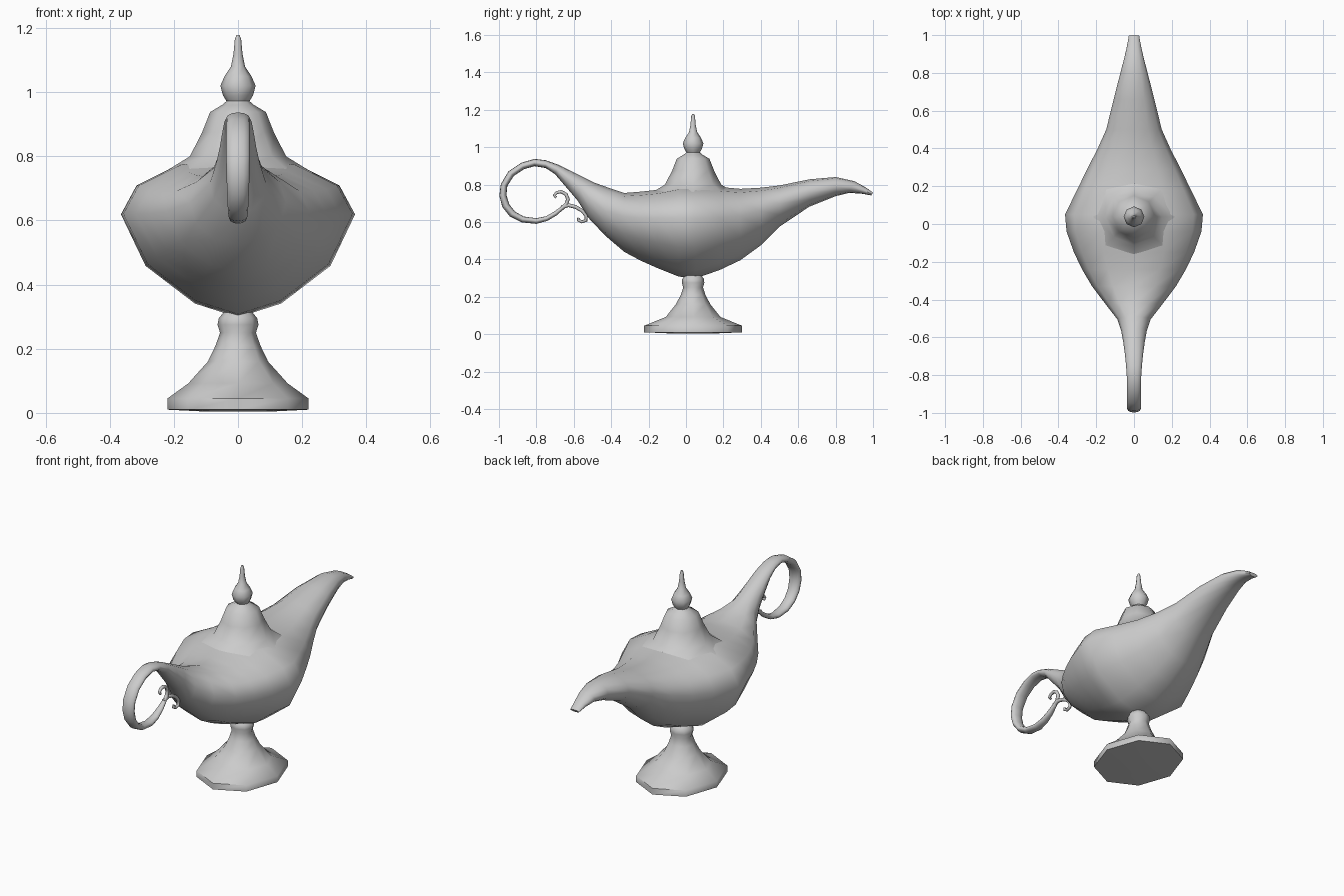
import bpy, bmesh, math
from mathutils import Vector

CENTRE_Y = 0.038


def build(name, rings, closed=True):
    """Skin a list of point rings into one smooth shaded object."""
    bm = bmesh.new()
    loops = [[bm.verts.new(p) for p in ring] for ring in rings]
    n = len(loops[0])
    for a, b in zip(loops, loops[1:]):
        for i in range(n):
            j = (i + 1) % n
            bm.faces.new((a[i], a[j], b[j], b[i]))
    if closed:
        bm.faces.new(loops[0][::-1])
        bm.faces.new(loops[-1])
    bmesh.ops.recalc_face_normals(bm, faces=bm.faces)
    mesh = bpy.data.meshes.new(name)
    bm.to_mesh(mesh)
    bm.free()
    ob = bpy.data.objects.new(name, mesh)
    bpy.context.collection.objects.link(ob)
    bpy.ops.object.select_all(action='DESELECT')
    ob.select_set(True)
    bpy.context.view_layer.objects.active = ob
    bpy.ops.object.shade_smooth_by_angle(angle=math.radians(60))
    return ob


def section(ty, tz, by, bz, w, f=0.5, n=12):
    """Oval ring between an upper and a lower side-view point; f is the height of the widest line."""
    top, bot = Vector((0, ty, tz)), Vector((0, by, bz))
    mid = bot.lerp(top, f)
    ring = []
    for i in range(n):
        a = 2 * math.pi * i / n
        c, s = math.cos(a), math.sin(a)
        p = mid + (top - mid) * s if s > 0 else mid + (mid - bot) * s
        if s < 0:
            c *= 1 - 2.5 * (f - 0.5) * s * s
        p.x = w * c
        ring.append(p)
    return ring


def lathe(name, profile, n=8):
    """Turned part: profile rows are z, x radius, y radius."""
    rings = []
    for z, rx, ry in profile:
        rings.append([(rx * math.cos(2 * math.pi * i / n),
                       CENTRE_Y + ry * math.sin(2 * math.pi * i / n), z)
                      for i in range(n)])
    return build(name, rings)


# Body and spout: y, top z, bottom z, half width, widest height
body = [
    (0.80, 0.840, 0.738, 0.072, 0.5),
    (0.66, 0.828, 0.682, 0.108, 0.52),
    (0.50, 0.795, 0.575, 0.147, 0.56),
    (0.40, 0.783, 0.475, 0.192, 0.6),
    (0.29, 0.777, 0.395, 0.248, 0.62),
    (0.18, 0.787, 0.343, 0.302, 0.63),
    (0.05, 0.800, 0.298, 0.365, 0.64),
    (-0.04, 0.797, 0.308, 0.357, 0.64),
    (-0.15, 0.772, 0.352, 0.318, 0.64),
    (-0.24, 0.762, 0.392, 0.275, 0.62),
    (-0.33, 0.755, 0.440, 0.222, 0.6),
]
rings = [section(1.0, 0.757, 0.99, 0.742, 0.028),
         section(0.96, 0.785, 0.935, 0.752, 0.036),
         section(0.90, 0.818, 0.87, 0.755, 0.05)]
rings += [section(y, t, y, b, w, f) for y, t, b, w, f in body]

# Handle sweeping out of the back of the body: outer y z, inner y z, half width
handle = [
    (-0.42, 0.785, -0.43, 0.525, 0.150), (-0.49, 0.810, -0.52, 0.620, 0.088),
    (-0.55, 0.840, -0.58, 0.715, 0.068), (-0.61, 0.870, -0.64, 0.785, 0.057),
    (-0.68, 0.905, -0.70, 0.855, 0.048), (-0.75, 0.930, -0.75, 0.888, 0.042),
    (-0.81, 0.937, -0.81, 0.898, 0.038), (-0.88, 0.917, -0.867, 0.882, 0.037),
    (-0.95, 0.870, -0.92, 0.846, 0.037), (-0.99, 0.802, -0.955, 0.793, 0.037),
    (-0.998, 0.74, -0.96, 0.744, 0.036), (-0.982, 0.68, -0.945, 0.695, 0.034),
    (-0.942, 0.63, -0.915, 0.656, 0.032), (-0.88, 0.598, -0.868, 0.629, 0.030),
    (-0.80, 0.590, -0.80, 0.620, 0.027), (-0.74, 0.606, -0.75, 0.630, 0.023),
    (-0.69, 0.636, -0.705, 0.655, 0.018), (-0.65, 0.672, -0.664, 0.685, 0.012),
]
rings += [section(*h) for h in handle]
build("lamp_body_with_spout_and_handle", rings)

# Two little scrolls at the handle's tip
curls = {
    "upper_curl": [(-0.665, 0.672), (-0.640, 0.695), (-0.631, 0.722), (-0.642, 0.748),
                   (-0.667, 0.762), (-0.692, 0.757), (-0.704, 0.742), (-0.694, 0.731)],
    "lower_curl": [(-0.665, 0.678), (-0.630, 0.690), (-0.590, 0.680), (-0.555, 0.660),
                   (-0.533, 0.632), (-0.535, 0.608), (-0.557, 0.601), (-0.577, 0.610),
                   (-0.574, 0.622)],
}
for name, path in curls.items():
    pts = [Vector((0, y, z)) for y, z in path]
    tube = []
    for i, p in enumerate(pts):
        d = (pts[min(i + 1, len(pts) - 1)] - pts[max(i - 1, 0)]).normalized()
        side = Vector((0, -d.z, d.y))
        r = 0.011 - 0.004 * i / len(pts)
        tube.append([p + Vector((r * math.cos(k * math.pi / 4), 0, 0))
                     + side * r * math.sin(k * math.pi / 4) for k in range(8)])
    build(name, tube)

# Foot: octagonal flange flaring down from a collared stem
lathe("foot", [
    (0.004, 0.10, 0.12), (0.010, 0.22, 0.262), (0.045, 0.22, 0.262),
    (0.092, 0.155, 0.146), (0.160, 0.094, 0.092), (0.210, 0.070, 0.066),
    (0.250, 0.056, 0.053), (0.275, 0.064, 0.060), (0.295, 0.060, 0.058),
    (0.320, 0.040, 0.040)])

# Domed lid with its finial
lid = [(0.760, 0.215), (0.800, 0.150), (0.875, 0.112), (0.938, 0.087), (0.960, 0.050),
       (0.972, 0.036), (0.990, 0.047), (1.020, 0.055), (1.050, 0.042),
       (1.080, 0.022), (1.120, 0.014), (1.165, 0.010), (1.178, 0.005)]
lathe("lid", [(z, r, r) for z, r in lid])
